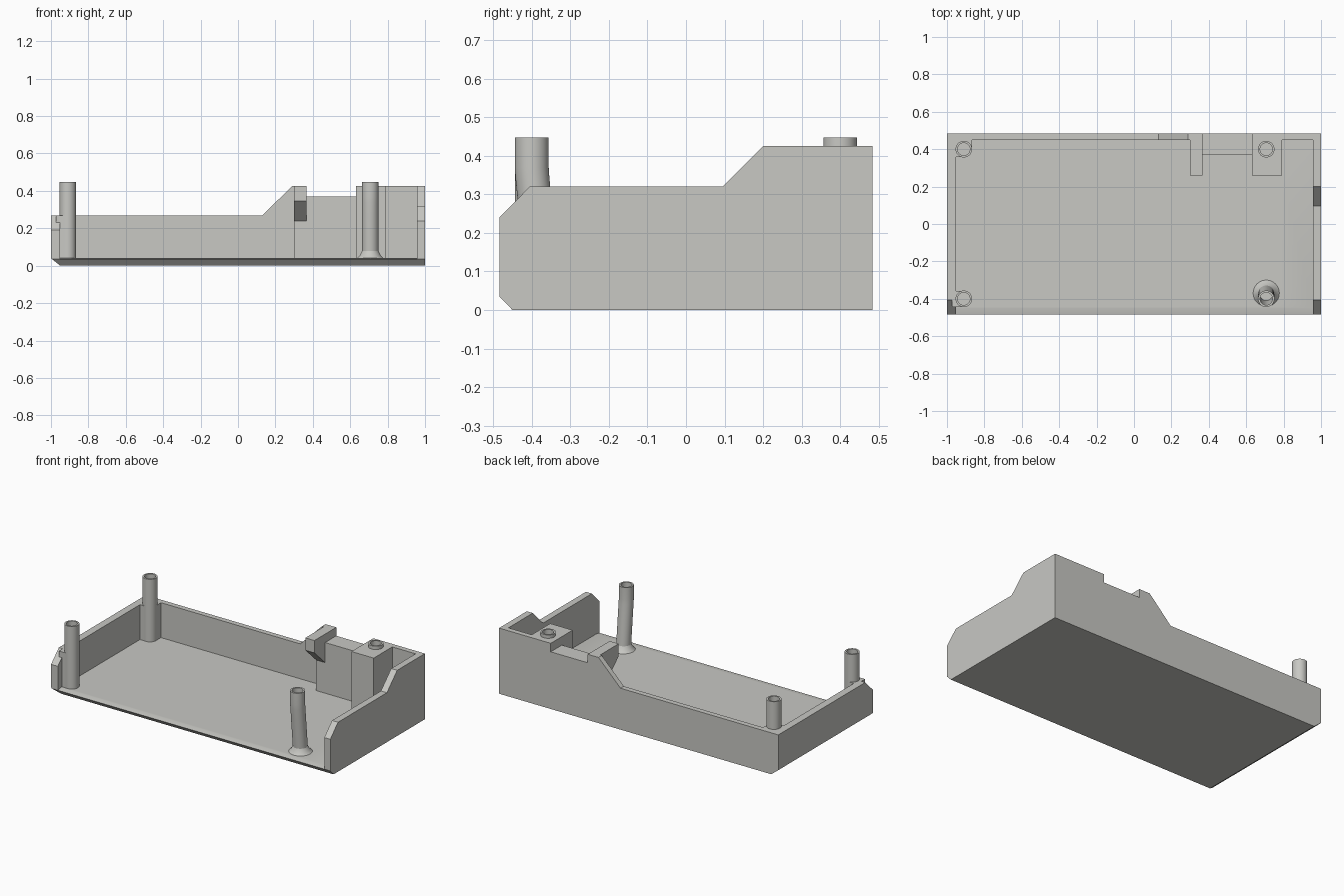
import bpy, bmesh, math

if "Cube" in bpy.data.objects:
    bpy.data.objects.remove(bpy.data.objects["Cube"])

grey = bpy.data.materials.new("light grey plastic")
grey.diffuse_color = (0.58, 0.58, 0.55, 1)
grey.use_nodes = True
grey.node_tree.nodes["Principled BSDF"].inputs["Base Color"].default_value = grey.diffuse_color

FLOOR, BACK, FRONT, TOP = 0.042, 0.484, -0.484, 0.447


def make(name, bm):
    bmesh.ops.recalc_face_normals(bm, faces=bm.faces)
    mesh = bpy.data.meshes.new(name)
    bm.to_mesh(mesh)
    bm.free()
    mesh.materials.append(grey)
    ob = bpy.data.objects.new(name, mesh)
    bpy.context.collection.objects.link(ob)
    return ob


def prism(name, pts, axis, lo, hi):
    """Extrude a 2D profile: (y, z) along x, or (x, z) along y."""
    bm = bmesh.new()
    ends = []
    for d in (lo, hi):
        ends.append([bm.verts.new((d, a, b) if axis == 'x' else (a, d, b))
                     for a, b in pts])
    bm.faces.new(ends[0])
    bm.faces.new(ends[1])
    n = len(pts)
    for i in range(n):
        j = (i + 1) % n
        bm.faces.new((ends[0][i], ends[0][j], ends[1][j], ends[1][i]))
    return make(name, bm)


def box(name, x0, x1, y0, y1, z0, z1):
    return prism(name, [(y0, z0), (y1, z0), (y1, z1), (y0, z1)], 'x', x0, x1)


def rod(name, x, rings, n=40):
    """Solid round rod through rings of (y centre, z, radius)."""
    bm = bmesh.new()
    loops = [[bm.verts.new((x + r * math.cos(2 * math.pi * i / n),
                            y + r * math.sin(2 * math.pi * i / n), z))
              for i in range(n)] for y, z, r in rings]
    bm.faces.new(loops[0])
    bm.faces.new(loops[-1])
    for a, b in zip(loops, loops[1:]):
        for i in range(n):
            j = (i + 1) % n
            bm.faces.new((a[i], a[j], b[j], b[i]))
    return make(name, bm)


def combine(target, other, op):
    mod = target.modifiers.new(op, 'BOOLEAN')
    mod.operation, mod.solver, mod.object = op, 'EXACT', other
    bpy.context.view_layer.objects.active = target
    bpy.ops.object.modifier_apply(modifier=mod.name)
    bpy.data.objects.remove(other)


# floor with bevelled front lip
tray = prism("tray", [(FRONT, 0.035), (-0.45, FLOOR), (BACK, FLOOR),
                      (BACK, 0), (-0.45, 0)], 'x', -1, 1)
parts = [
    # side walls
    prism("left_wall", [(FRONT, 0.035), (-0.45, 0), (BACK, 0), (BACK, 0.268),
                        (-0.405, 0.268), (FRONT, 0.19)], 'x', -1, -0.952),
    prism("right_wall", [(FRONT, 0.035), (-0.45, 0), (BACK, 0), (BACK, 0.425),
                         (0.2, 0.425), (0.095, 0.32), (-0.405, 0.32),
                         (FRONT, 0.24)], 'x', 0.957, 1),
    # back wall with ramp and notch
    prism("back_wall", [(-1, 0), (1, 0), (1, 0.425), (0.63, 0.425),
                        (0.63, 0.37), (0.365, 0.37), (0.365, 0.425),
                        (0.288, 0.425), (0.13, 0.268), (-1, 0.268)],
          'y', 0.45, BACK),
    # thick wall section, hook and screw block
    box("thick_wall", 0.3, 0.63, 0.37, BACK, 0.02, 0.37),
    prism("hook", [(0.26, 0.345), (0.26, 0.425), (BACK, 0.425),
                   (BACK, 0.24), (0.37, 0.24)], 'x', 0.3, 0.365),
    box("screw_block", 0.63, 0.79, 0.26, BACK, 0.02, 0.425),
    # corner fillers beside the left posts
    box("back_filler_a", -0.98, -0.91, 0.357, 0.47, 0.02, 0.268),
    box("back_filler_b", -0.91, -0.867, 0.4, 0.47, 0.02, 0.268),
    box("front_filler", -0.972, -0.91, -0.443, -0.357, 0.02, 0.268),
]

# posts, the front right one leaning with a flared foot
R, HOLE = 0.044, 0.033
for x, y in ((-0.91, 0.4), (-0.91, -0.4), (0.707, 0.4)):
    parts.append(rod("post", x, [(y, 0.02, R), (y, TOP, R)]))
parts.append(rod("leaning_post", 0.707, [
    (-0.37, 0.02, 0.07), (-0.37, FLOOR, 0.07), (-0.371, 0.055, 0.056),
    (-0.373, 0.078, R), (-0.392, 0.28, R), (-0.398, 0.34, R),
    (-0.4, 0.37, R), (-0.4, TOP, R)]))
for p in parts:
    combine(tray, p, 'UNION')

# screw holes
for x, y in ((-0.91, 0.4), (-0.91, -0.4), (0.707, 0.4)):
    combine(tray, rod("hole", x, [(y, 0.12, HOLE), (y, 0.5, HOLE)]),
            'DIFFERENCE')
combine(tray, rod("hole", 0.707, [(-0.377, 0.12, HOLE), (-0.398, 0.34, HOLE),
                                  (-0.4, 0.37, HOLE), (-0.4, 0.5, HOLE)]),
        'DIFFERENCE')

# bevel along the lower left edge
combine(tray, prism("edge_cutter", [(-1.05, 0.08), (-1.05, -0.05),
                                    (-0.8875, -0.05)], 'y', -0.6, 0.6),
        'DIFFERENCE')

bpy.ops.object.select_all(action='DESELECT')
tray.select_set(True)
bpy.context.view_layer.objects.active = tray
bpy.ops.object.shade_smooth_by_angle(angle=math.radians(25))
